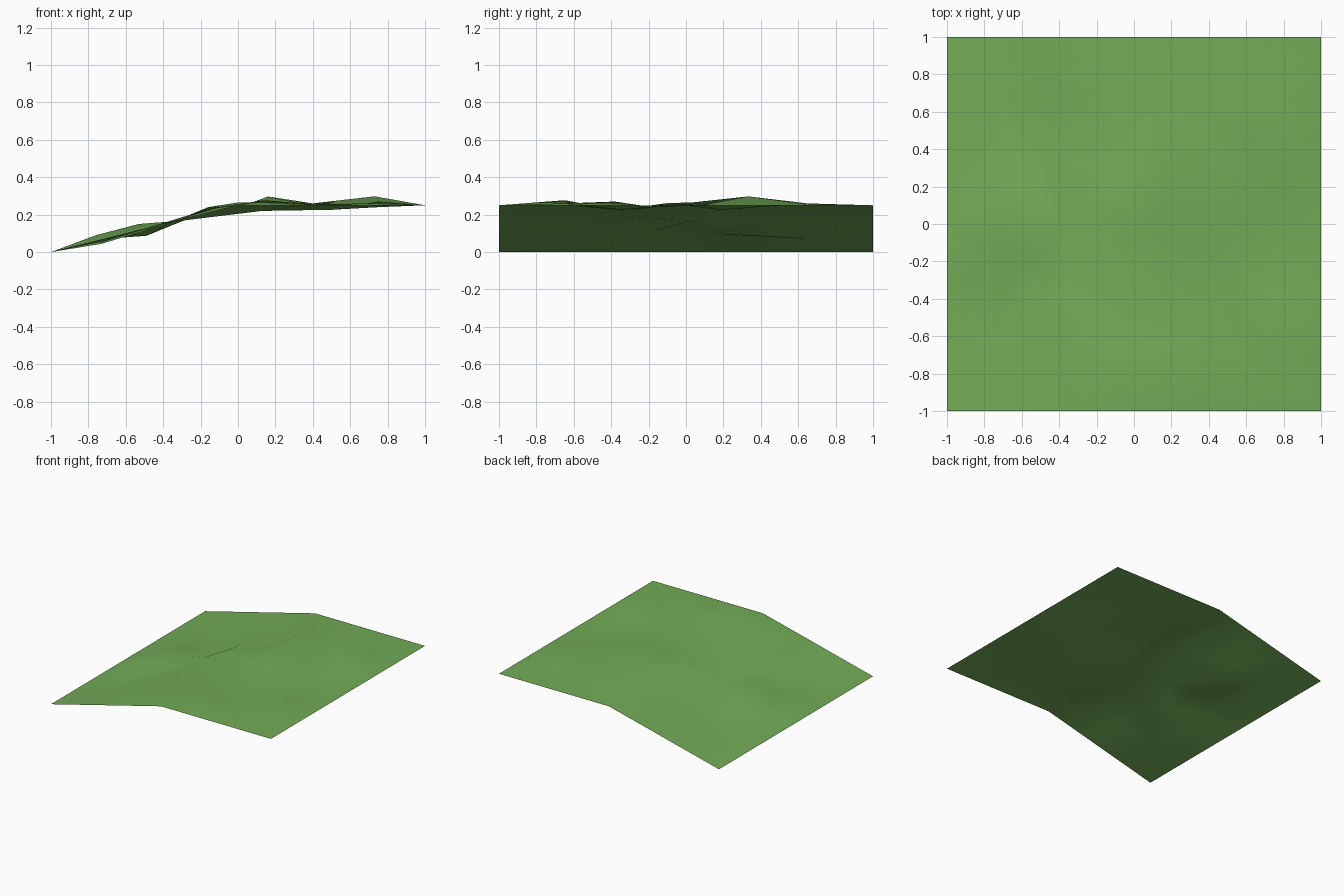
import bpy, bmesh
from mathutils import Vector
from mathutils.geometry import delaunay_2d_cdt


def base_height(x):
    """Bank rising from the left edge to a level plateau."""
    return 0.25 * min(x + 1, 1)


# Grass colour
grass = bpy.data.materials.new("grass_green")
grass.diffuse_color = (0.17, 0.41, 0.095, 1)

# Straight outer border on the base profile
steps = [-1, -0.67, -0.33, 0, 0.33, 0.67, 1]
points = [(x, y, base_height(x)) for x in steps for y in steps
          if abs(x) == 1 or abs(y) == 1]

# Hummocks and hollows inside the border
points += [
    # lower part of the bank
    (-0.71, -0.64, 0.06), (-0.73, -0.31, 0.044), (-0.76, -0.10, 0.09),
    (-0.72, 0.15, 0.08), (-0.72, 0.65, 0.07),
    # middle of the bank
    (-0.40, -0.65, 0.15), (-0.40, -0.36, 0.155), (-0.51, -0.18, 0.11),
    (-0.53, 0.0, 0.15), (-0.60, 0.20, 0.095), (-0.49, 0.36, 0.087),
    (-0.45, 0.64, 0.125),
    # top of the bank
    (-0.14, -0.65, 0.235), (-0.12, -0.31, 0.19), (-0.34, 0.02, 0.165),
    (-0.16, 0.17, 0.24), (-0.20, 0.33, 0.205), (-0.14, 0.65, 0.225),
    # plateau
    (0.0, 0.02, 0.265), (0.0, 0.27, 0.236), (0.14, -0.65, 0.277),
    (0.13, -0.33, 0.22), (0.14, 0.03, 0.265), (0.16, 0.33, 0.297),
    (0.12, 0.65, 0.255), (0.40, -0.65, 0.255), (0.50, -0.35, 0.226),
    (0.36, -0.10, 0.262), (0.50, 0.18, 0.225), (0.40, 0.65, 0.26),
    (0.72, -0.65, 0.26), (0.75, -0.38, 0.27), (0.75, -0.18, 0.24),
    (0.73, 0.08, 0.25), (0.73, 0.33, 0.298), (0.72, 0.65, 0.255),
]

# Triangulated sheet over all points
flat = [Vector(p[:2]) for p in points]
verts, _, faces, source, _, _ = delaunay_2d_cdt(flat, [], [], 0, 1e-5)
mesh = bpy.data.meshes.new("terrain_tile")
mesh.from_pydata([(v.x, v.y, points[s[0]][2]) for v, s in zip(verts, source)],
                 [], faces)

# Upward normals and smooth shading
bm = bmesh.new()
bm.from_mesh(mesh)
for face in bm.faces:
    face.normal_update()
    if face.normal.z < 0:
        face.normal_flip()
    face.smooth = True
bm.to_mesh(mesh)
bm.free()

mesh.materials.append(grass)
terrain = bpy.data.objects.new("terrain_tile", mesh)
bpy.context.collection.objects.link(terrain)
